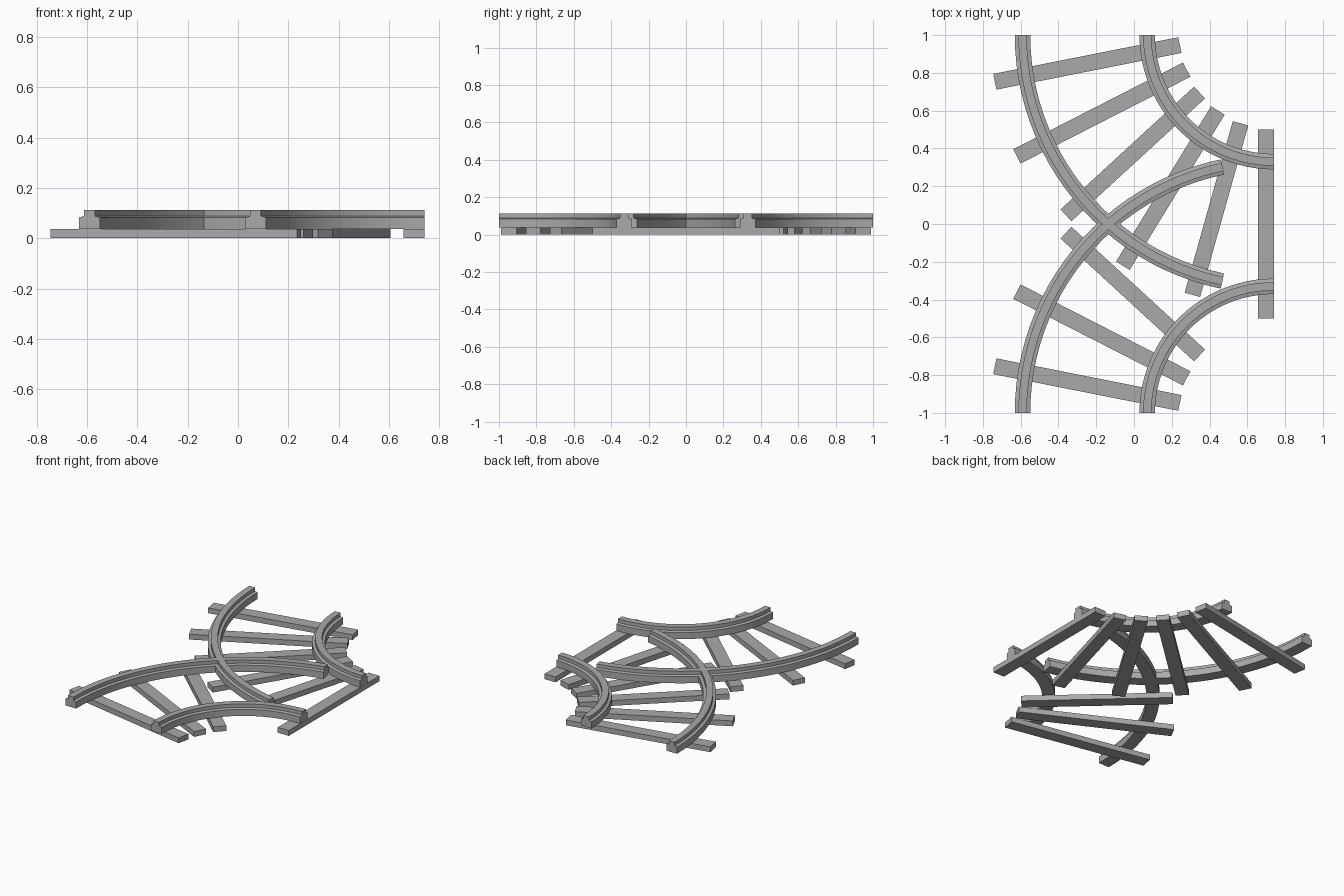
import bpy
import math
from mathutils import Vector

cube = bpy.data.objects.get("Cube")
if cube:
    bpy.data.objects.remove(cube, do_unlink=True)

grey = bpy.data.materials.new("plain_grey")
grey.use_nodes = True
colour = (0.4, 0.4, 0.4, 1)
grey.diffuse_color = colour
grey.node_tree.nodes["Principled BSDF"].inputs["Base Color"].default_value = colour

BED = 0.037      # top of the sleepers
TOP = 0.112      # top of the rails
CENTRE = (0.74, 1.0)
# Rail section: (offset across the rail, height)
HALF = [(0.041, BED), (0.041, 0.083), (0.022, 0.088), (0.022, TOP)]
SECTION = HALF + [(-o, z) for o, z in reversed(HALF)]


def add_mesh(name, verts, faces):
    mesh = bpy.data.meshes.new(name)
    mesh.from_pydata(verts, [], faces)
    mesh.materials.append(grey)
    obj = bpy.data.objects.new(name, mesh)
    bpy.context.collection.objects.link(obj)
    return obj


def rail(name, radius, sweep, side, steps=24):
    """Sweep the rail section around the curve centre; side mirrors it in y."""
    n = len(SECTION)
    verts, faces = [], []
    for i in range(steps + 1):
        a = math.radians(sweep) * i / steps
        for off, z in SECTION:
            r = radius + off
            verts.append((CENTRE[0] - r * math.cos(a),
                          side * (CENTRE[1] - r * math.sin(a)), z))
    for i in range(steps):
        for j in range(n):
            k = (j + 1) % n
            faces.append((i * n + j, i * n + k, (i + 1) * n + k, (i + 1) * n + j))
    faces.append(tuple(range(n - 1, -1, -1)))
    faces.append(tuple(range(steps * n, steps * n + n)))
    if side > 0:
        faces = [f[::-1] for f in faces]
    obj = add_mesh(name, verts, faces)
    bpy.ops.object.select_all(action="DESELECT")
    obj.select_set(True)
    bpy.context.view_layer.objects.active = obj
    bpy.ops.object.shade_smooth_by_angle(angle=math.radians(12))


def sleeper(name, start, end, width=0.085):
    """Flat bar lying on the ground between two end points."""
    a, b = Vector(start), Vector(end)
    d = (b - a).normalized() * width / 2
    side = Vector((-d.y, d.x))
    ring = [a - side, b - side, b + side, a + side]
    verts = [(p.x, p.y, z) for z in (0, BED) for p in ring]
    faces = [(3, 2, 1, 0), (4, 5, 6, 7)]
    faces += [(i, (i + 1) % 4, (i + 1) % 4 + 4, i + 4) for i in range(4)]
    add_mesh(name, verts, faces)


# Two crossing long rails and two short inner rails
for label, s in (("back", 1), ("front", -1)):
    rail("outer_rail_" + label, 1.33, 78.2, s)
    rail("inner_rail_" + label, 0.67, 90, s)

# Sleepers fanning out on both branches
fan = [((-0.737, 0.753), (0.243, 0.947)),
       ((-0.62, 0.358), (0.279, 0.817)),
       ((-0.36, 0.046), (0.347, 0.696))]
for i, (a, b) in enumerate(fan, 1):
    sleeper(f"back_sleeper_{i}", a, b)
    sleeper(f"front_sleeper_{i}", (a[0], -a[1]), (b[0], -b[1]))

# Sleepers that belong to the back branch only, and the straight end one
sleeper("middle_sleeper_1", (-0.059, -0.221), (0.444, 0.601))
sleeper("middle_sleeper_2", (0.309, -0.375), (0.564, 0.533))
sleeper("end_sleeper", (0.699, -0.5), (0.699, 0.5))
